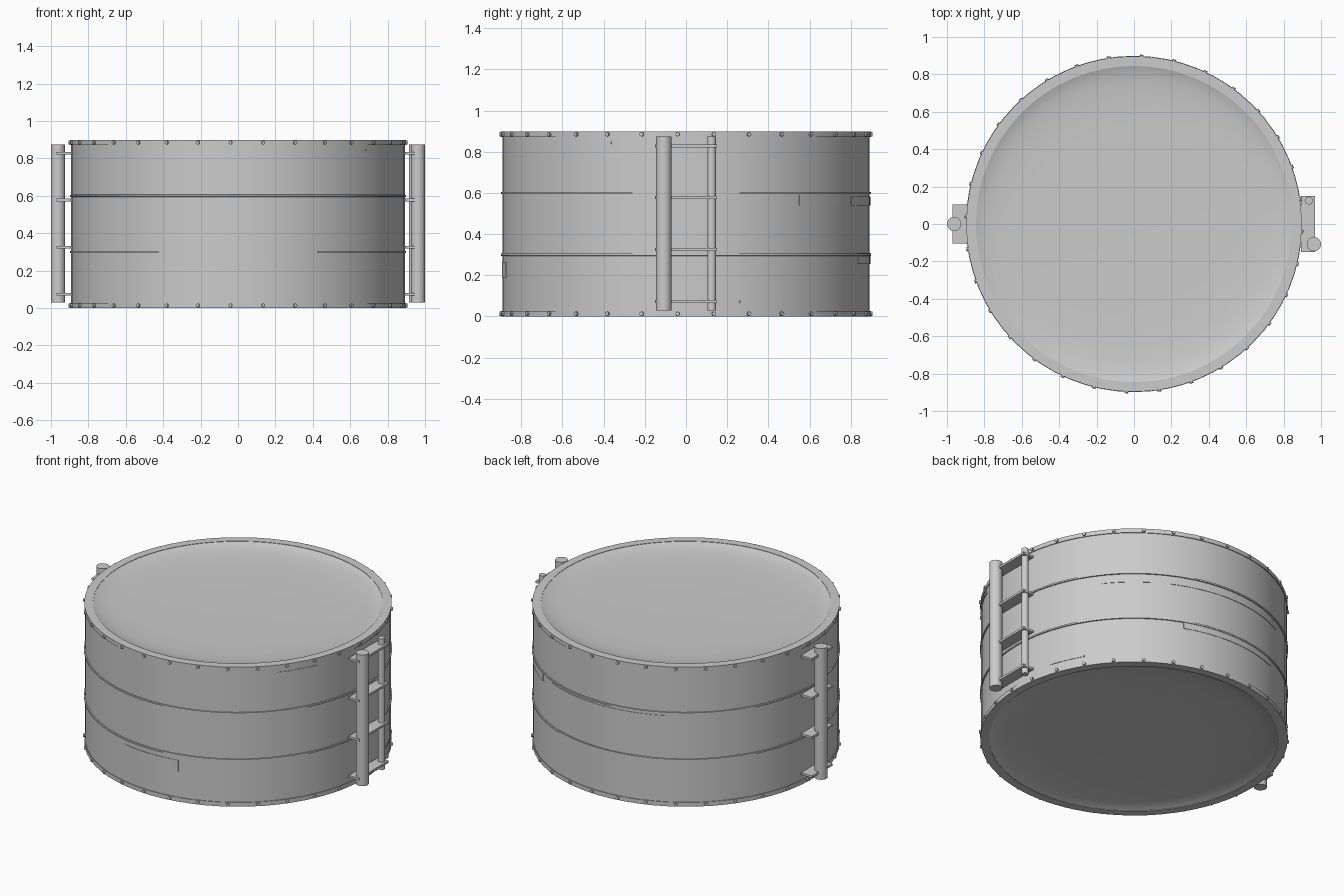
import bpy, bmesh
from math import sin, cos, pi, radians
from mathutils import Matrix

if "Cube" in bpy.data.objects:
    bpy.data.objects.remove(bpy.data.objects["Cube"])

SEG = 64
H = 0.898


def finish(name, bm, smooth=True):
    bmesh.ops.recalc_face_normals(bm, faces=bm.faces)
    me = bpy.data.meshes.new(name)
    bm.to_mesh(me)
    bm.free()
    ob = bpy.data.objects.new(name, me)
    bpy.context.collection.objects.link(ob)
    if smooth:
        bpy.ops.object.select_all(action='DESELECT')
        ob.select_set(True)
        bpy.context.view_layer.objects.active = ob
        bpy.ops.object.shade_smooth_by_angle(angle=radians(30))
    return ob


def lathe(name, profile, closed=False):
    """Spin an (r, z) profile around the z axis."""
    bm = bmesh.new()
    rings = [[bm.verts.new((r * cos(2 * pi * i / SEG), r * sin(2 * pi * i / SEG), z))
              for i in range(SEG)] for r, z in profile]
    pairs = list(zip(rings, rings[1:]))
    if closed:
        pairs.append((rings[-1], rings[0]))
    for a, b in pairs:
        for i in range(SEG):
            j = (i + 1) % SEG
            bm.faces.new((a[i], a[j], b[j], b[i]))
    bmesh.ops.remove_doubles(bm, verts=bm.verts, dist=1e-5)
    return finish(name, bm)


def pole(name, x, y, r, z0, z1):
    bm = bmesh.new()
    bmesh.ops.create_cone(bm, cap_ends=True, segments=24, radius1=r, radius2=r,
                          depth=z1 - z0, matrix=Matrix.Translation((x, y, (z0 + z1) / 2)))
    finish(name, bm)


def brackets(name, x0, x1, half_y):
    bm = bmesh.new()
    for z in (0.073, 0.325, 0.577, 0.828):
        m = Matrix.Translation(((x0 + x1) / 2, 0, z)) @ Matrix.Diagonal((x1 - x0, 2 * half_y, 0.014, 1))
        bmesh.ops.create_cube(bm, size=1, matrix=m)
    finish(name, bm, False)


def plate(name, a0, a1, z0, z1):
    """Thin blank plate following the curved wall (angles in degrees)."""
    bm = bmesh.new()
    n = max(4, int((a1 - a0) / 2.5))
    cols = []
    for i in range(n + 1):
        a = radians(a0 + (a1 - a0) * i / n)
        cols.append([bm.verts.new((r * cos(a), r * sin(a), z))
                     for r, z in ((0.88, z0), (0.8945, z0), (0.8945, z1), (0.88, z1))])
    for a, b in zip(cols, cols[1:]):
        for k in range(4):
            bm.faces.new((a[k], b[k], b[k - 1], a[k - 1]))
    bm.faces.new(cols[0])
    bm.faces.new(cols[-1])
    finish(name, bm)


# Drum wall
lathe("tank_wall", [(0.892, 0.01), (0.892, 0.89)])

# Dished ends, sinking smoothly from the rims
dish = [(0.846, 0.002), (0.825, 0.010), (0.79, 0.018), (0.74, 0.025),
        (0.65, 0.031), (0.5, 0.035), (0.25, 0.038), (0, 0.039)]
lathe("lid", [(r, H - d) for r, d in dish])
lathe("base", dish)

# Flanged rims with bolts
for name, z0, z1 in (("top_rim", H - 0.027, H), ("bottom_rim", 0, 0.027)):
    lathe(name, [(0.845, z0), (0.897, z0), (0.897, z1), (0.845, z1)], closed=True)
    bm = bmesh.new()
    for k in range(32):
        m = (Matrix.Rotation(radians(11.25 * k - 2.6), 4, 'Z')
             @ Matrix.Translation((0.895, 0, (z0 + z1) / 2)) @ Matrix.Rotation(pi / 2, 4, 'Y'))
        bmesh.ops.create_cone(bm, cap_ends=True, segments=8, radius1=0.011, radius2=0.01,
                              depth=0.022, matrix=m)
    finish(name + "_bolts", bm, False)

# Reinforcing bands
for i, z in enumerate((0.3, 0.6)):
    lathe(f"band_{i}", [(0.885, z - 0.006), (0.899, z - 0.005), (0.899, z + 0.005), (0.885, z + 0.006)], closed=True)

# Side pipes and their brackets
pole("right_large_pipe", 0.962, -0.108, 0.038, 0.03, 0.874)
pole("right_small_pipe", 0.935, 0.125, 0.021, 0.03, 0.874)
brackets("right_brackets", 0.893, 0.967, 0.15)
pole("left_pipe", -0.962, 0, 0.038, 0.03, 0.874)
brackets("left_brackets", -0.97, -0.893, 0.105)

# Blank plates on the wall
for i, p in enumerate(((-102, -78, 0.19, 0.265), (-40, -24, 0.838, 0.85), (17, 31, 0.065, 0.078),
                       (38, 56, 0.54, 0.59), (64, 118, 0.54, 0.582), (69, 113, 0.255, 0.308))):
    plate(f"wall_plate_{i}", *p)
